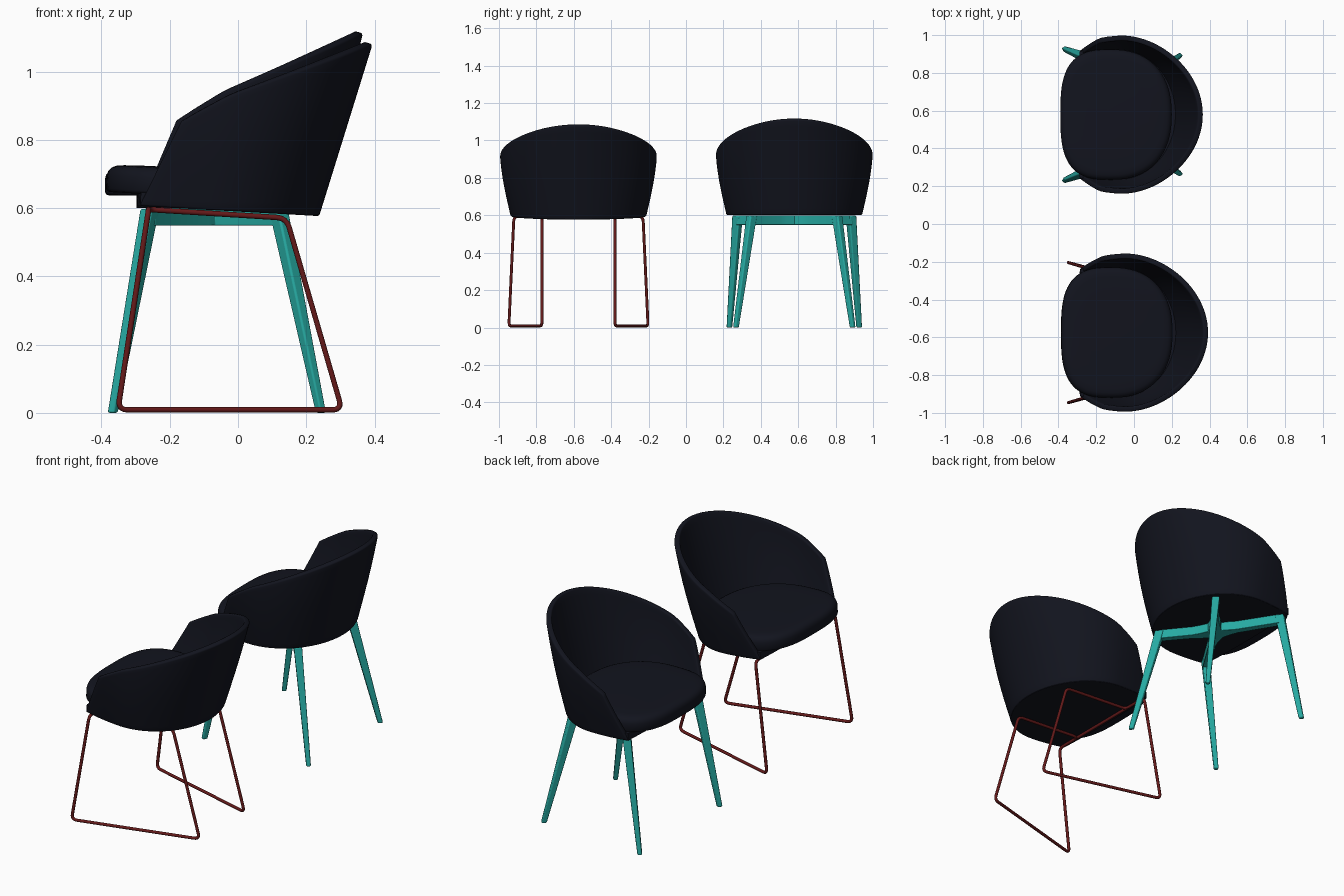
import bpy, bmesh, math
from mathutils import Vector, Matrix

if "Cube" in bpy.data.objects:
    bpy.data.objects.remove(bpy.data.objects["Cube"])


def material(name, rgb):
    m = bpy.data.materials.new(name)
    m.diffuse_color = (*rgb, 1)
    m.use_nodes = True
    m.node_tree.nodes["Principled BSDF"].inputs["Base Color"].default_value = m.diffuse_color
    return m


FABRIC = material("dark_fabric", (0.006, 0.007, 0.013))
TEAL = material("teal_paint", (0.02, 0.40, 0.36))
RED = material("dark_red_metal", (0.13, 0.01, 0.01))


def make(name, verts, faces, mat, matrix, bevel=0, thick=0, angle=40):
    me = bpy.data.meshes.new(name)
    me.from_pydata(verts, [], faces)
    if not thick:
        bm = bmesh.new()
        bm.from_mesh(me)
        bmesh.ops.recalc_face_normals(bm, faces=bm.faces)
        bm.to_mesh(me)
        bm.free()
    me.materials.append(mat)
    ob = bpy.data.objects.new(name, me)
    bpy.context.collection.objects.link(ob)
    ob.matrix_world = matrix
    if thick:
        mod = ob.modifiers.new("thickness", 'SOLIDIFY')
        mod.thickness, mod.offset = thick, -1
    if bevel:
        mod = ob.modifiers.new("soft_edges", 'BEVEL')
        mod.width, mod.segments = bevel, 3
        mod.limit_method, mod.angle_limit = 'ANGLE', math.radians(50)
    bpy.ops.object.select_all(action='DESELECT')
    ob.select_set(True)
    bpy.context.view_layer.objects.active = ob
    bpy.ops.object.shade_smooth_by_angle(angle=math.radians(angle))
    return ob


def loft(rings):
    # stacked closed rings with capped ends
    n = len(rings[0])
    verts = [p for r in rings for p in r]
    faces = [(k*n + i, k*n + (i+1) % n, (k+1)*n + (i+1) % n, (k+1)*n + i)
             for k in range(len(rings)-1) for i in range(n)]
    faces += [tuple(range(n))[::-1], tuple(range(len(verts)-n, len(verts)))]
    return verts, faces


# Shell: U-shaped wall leaning back, front edges sloping
CX, Z0 = -0.08, 0.6


def wall(s, z):
    h = z - Z0
    half = 0.362 + 0.06 * math.sin(min(1, h / 0.4) * math.pi / 2)
    back = 0.238 + 0.25 * h - CX
    front_x = -0.29 + 0.426 * h
    phi = s * math.acos(max(-1, (front_x - CX) / 0.6)) if front_x < CX else s * math.pi / 2
    c = math.cos(phi)
    return Vector((CX + (back if c > 0 else 0.6) * c, half * math.sin(phi), z))


def rim_height(s):
    z = 0.9
    for _ in range(12):
        z = 0.905 + 0.418 * (wall(s, z).x + 0.13)
    return z - 0.035 * max(0, (abs(s) - 0.85) / 0.15) ** 2


def shell(prefix, mat4):
    cols, rows = 64, 14
    verts = []
    for i in range(cols + 1):
        s = 2 * i / cols - 1
        top = rim_height(s)
        verts += [wall(s, Z0 + (top - Z0) * j / rows) for j in range(rows + 1)]
    r = rows + 1
    faces = [(i*r + j, (i+1)*r + j, (i+1)*r + j + 1, i*r + j + 1)
             for i in range(cols) for j in range(rows)]
    make(prefix + "_shell", verts, faces, FABRIC, mat4, bevel=0.008, thick=0.028)
    # base pan closing the underside
    ring = [wall(2 * i / 48 - 1, Z0) * 1 for i in range(49)]
    w = ring[-1].y
    ring += [Vector((-0.29 - 0.01 * (1 - k*k), w * k, Z0)) for k in (0.75, 0.4, 0, -0.4, -0.75)]
    ring = [Vector((p.x * 0.99, p.y * 0.99, Z0 + 0.001)) for p in ring]
    make(prefix + "_base_pan", *loft([ring, [p + Vector((0, 0, 0.04)) for p in ring]]),
         FABRIC, mat4)


# Seat cushion: rounded D outline, soft edges
def cushion(prefix, mat4):
    def ring(z, inset):
        pts = []
        for i in range(72):
            a = 2 * math.pi * i / 72
            c, s = math.cos(a), math.sin(a)
            e, ax = (2 / 2.3, 0.32) if c > 0 else (2 / 3, 0.27)
            pts.append(Vector((-0.12 + (ax - inset) * math.copysign(abs(c) ** e, c),
                               (0.345 - inset) * math.copysign(abs(s) ** e, s), z)))
        return pts
    profile = [(0.637, 0.012), (0.640, 0.004), (0.647, 0), (0.685, 0), (0.699, 0.004),
               (0.709, 0.013), (0.715, 0.026), (0.718, 0.05), (0.72, 0.12)]
    make(prefix + "_seat_cushion", *loft([ring(*p) for p in profile]), FABRIC, mat4, angle=60)


def wire(name, pts, matrix, closed, radius=0.0):
    # tube along a path with filleted corners
    pts = [Vector(p) for p in pts]
    path = []
    n = len(pts)
    for i, p in enumerate(pts):
        if not closed and i in (0, n - 1):
            path.append(p)
            continue
        a = p + (pts[i-1] - p).normalized() * radius
        b = p + (pts[(i+1) % n] - p).normalized() * radius
        path += [a.lerp(p, t).lerp(p.lerp(b, t), t) for t in [k / 6 for k in range(7)]]
    cu = bpy.data.curves.new(name, 'CURVE')
    cu.dimensions = '3D'
    cu.bevel_depth, cu.bevel_resolution, cu.use_fill_caps = 0.008, 3, True
    sp = cu.splines.new('POLY')
    sp.points.add(len(path) - 1)
    for q, p in zip(sp.points, path):
        q.co = (*p, 1)
    sp.use_cyclic_u = closed
    cu.materials.append(RED)
    ob = bpy.data.objects.new(name, cu)
    bpy.context.collection.objects.link(ob)
    ob.matrix_world = matrix
    bpy.ops.object.select_all(action='DESELECT')
    ob.select_set(True)
    bpy.context.view_layer.objects.active = ob
    bpy.ops.object.convert(target='MESH')
    bpy.ops.object.shade_smooth_by_angle(angle=math.radians(50))


# Chair with four tapered legs
A = Matrix.Translation((0, 0.579, 0))
shell("legged_chair", A)
cushion("legged_chair", A)
HUB = Vector((-0.07, 0, 0))
legs = [("rear_left_leg", (0.118, 0.228), (0.243, 0.312)),
        ("front_left_leg", (-0.258, 0.303), (-0.367, 0.347)),
        ("front_right_leg", (-0.258, -0.303), (-0.367, -0.347)),
        ("rear_right_leg", (0.118, -0.228), (0.243, -0.312))]
outline = []
dirs = [(Vector((*t, 0)) - HUB) for _, t, _ in legs]
for i, ((name, top, foot), d) in enumerate(zip(legs, dirs)):
    out = d.normalized()
    side = Vector((-out.y, out.x, 0))
    rings = []
    for (x, y), z, h in ((foot, 0, 0.013), (top, 0.598, 0.023)):
        c = Vector((x, y, z))
        rings.append([c + out * h * a + side * h * b * 0.9
                      for a, b in ((1, -1), (1, 1), (-1, 1), (-1, -1))])
    make(name, *loft(rings), TEAL, A, bevel=0.006)
    # cross-frame arm, widening towards the hub
    for r, w in ((0.075, -0.027), (0.12, -0.019), (d.length, -0.017),
                 (d.length, 0.017), (0.12, 0.019), (0.075, 0.027)):
        outline.append(HUB + out * r + side * w)
    mid = (out + dirs[(i + 1) % 4].normalized()).normalized()
    outline.append(HUB + mid * 0.05)
make("leg_cross_frame", *loft([[p + Vector((0, 0, z)) for p in outline] for z in (0.549, 0.6)]),
     TEAL, A, bevel=0.003)

# Chair on a wire sled frame, tilted slightly back
B = Matrix.Translation((0, -0.575, 0))
tilt = B @ Matrix.Translation((0, 0, 0.589)) @ Matrix.Rotation(math.radians(3.2), 4, 'Y') \
    @ Matrix.Translation((0, 0, -0.6))
shell("sled_chair", tilt)
cushion("sled_chair", tilt)
for side, k in (("left", 1), ("right", -1)):
    wire(side + "_sled_loop",
         [(0.142, 0.195 * k, 0.571), (-0.262, 0.195 * k, 0.596), (-0.262, 0.345 * k, 0.596),
          (-0.352, 0.372 * k, 0.009), (0.305, 0.195 * k, 0.009)], B, True, 0.03)
wire("sled_front_crossbar", [(-0.262, -0.2, 0.596), (-0.262, 0.2, 0.596)], B, False)
